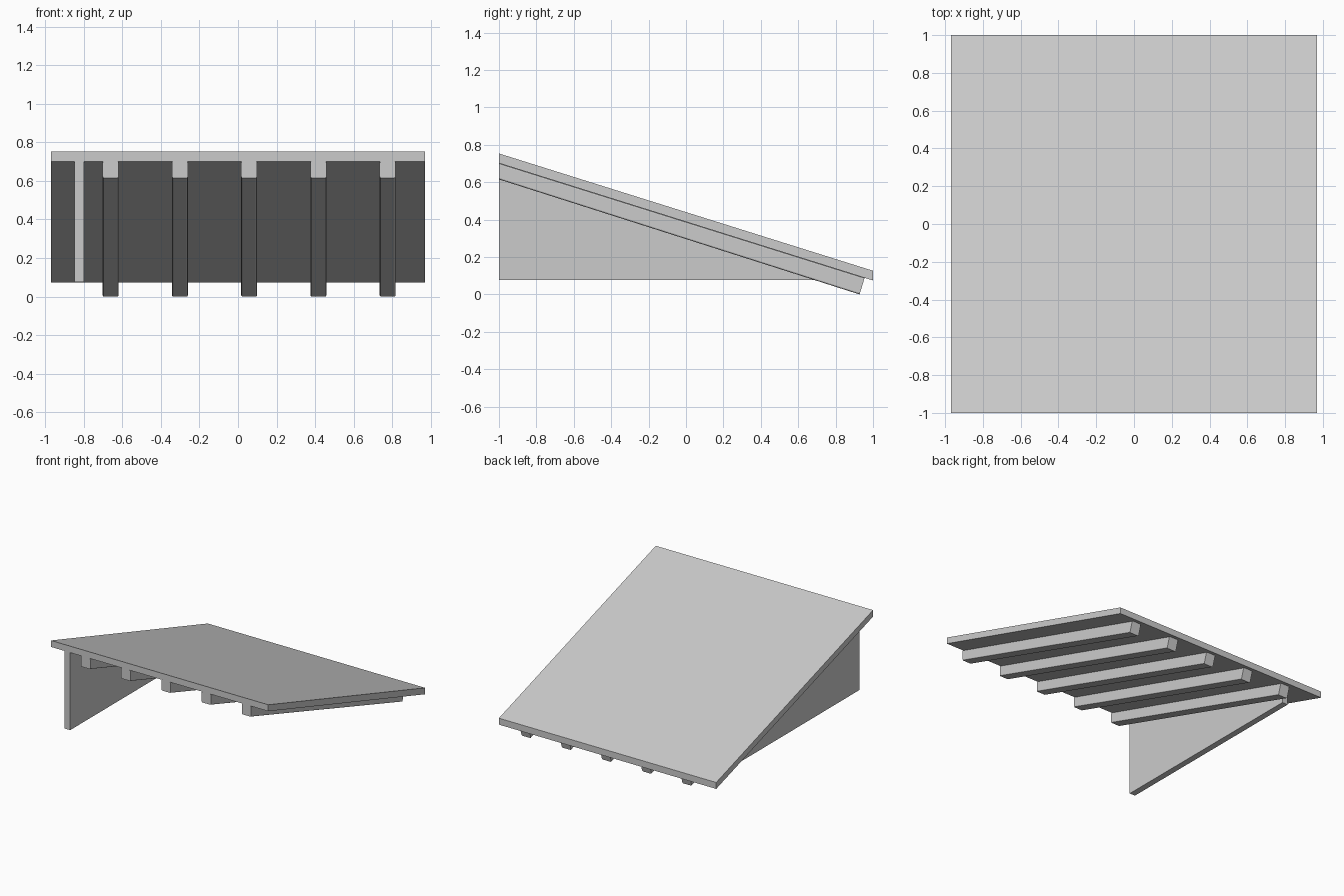
import bpy
import bmesh

cube = bpy.data.objects.get("Cube")
if cube:
    bpy.data.objects.remove(cube, do_unlink=True)

grey = bpy.data.materials.new("light_grey")
grey.use_nodes = True
colour = (0.6, 0.6, 0.6, 1)
grey.diffuse_color = colour
grey.node_tree.nodes["Principled BSDF"].inputs["Base Color"].default_value = colour


def underside(y):
    """Height of the sloping roof's lower face."""
    return 0.388 - 0.3135 * y


def extrude_profile(name, profile, x, width, bevel=0):
    """Extrude a (y, z) side profile across x, optionally rounding its long edges."""
    bm = bmesh.new()
    face = bm.faces.new([bm.verts.new((x - width / 2, y, z)) for y, z in profile])
    extruded = bmesh.ops.extrude_face_region(bm, geom=[face])["geom"]
    verts = [v for v in extruded if isinstance(v, bmesh.types.BMVert)]
    bmesh.ops.translate(bm, verts=verts, vec=(width, 0, 0))
    if bevel:
        long_edges = [e for e in bm.edges if e.calc_length() > 1]
        bmesh.ops.bevel(bm, geom=long_edges, offset=bevel, segments=2,
                        profile=0.5, affect="EDGES")
    bmesh.ops.recalc_face_normals(bm, faces=bm.faces)
    mesh = bpy.data.meshes.new(name)
    bm.to_mesh(mesh)
    bm.free()
    mesh.materials.append(grey)
    obj = bpy.data.objects.new(name, mesh)
    bpy.context.collection.objects.link(obj)
    return obj


# Sloping roof slab with upright end faces
thick = 0.052
extrude_profile("roof_slab", [
    (-1, underside(-1)), (1, underside(1)),
    (1, underside(1) + thick), (-1, underside(-1) + thick)], 0, 1.94)

# Rafters: cut upright at the front, square to the slope at the back
for i in range(5):
    extrude_profile(f"rafter_{i + 1}", [
        (-1, 0.615), (0.928, 0), (0.955, underside(0.955)), (-1, underside(-1))],
        -0.66 + 0.359 * i, 0.083, bevel=0.008)

# Side wall below the roof
base = 0.076
extrude_profile("side_wall", [
    (-1, base), (0.76, base), (0.76, underside(0.76)), (-1, underside(-1))],
    -0.823, 0.05)
